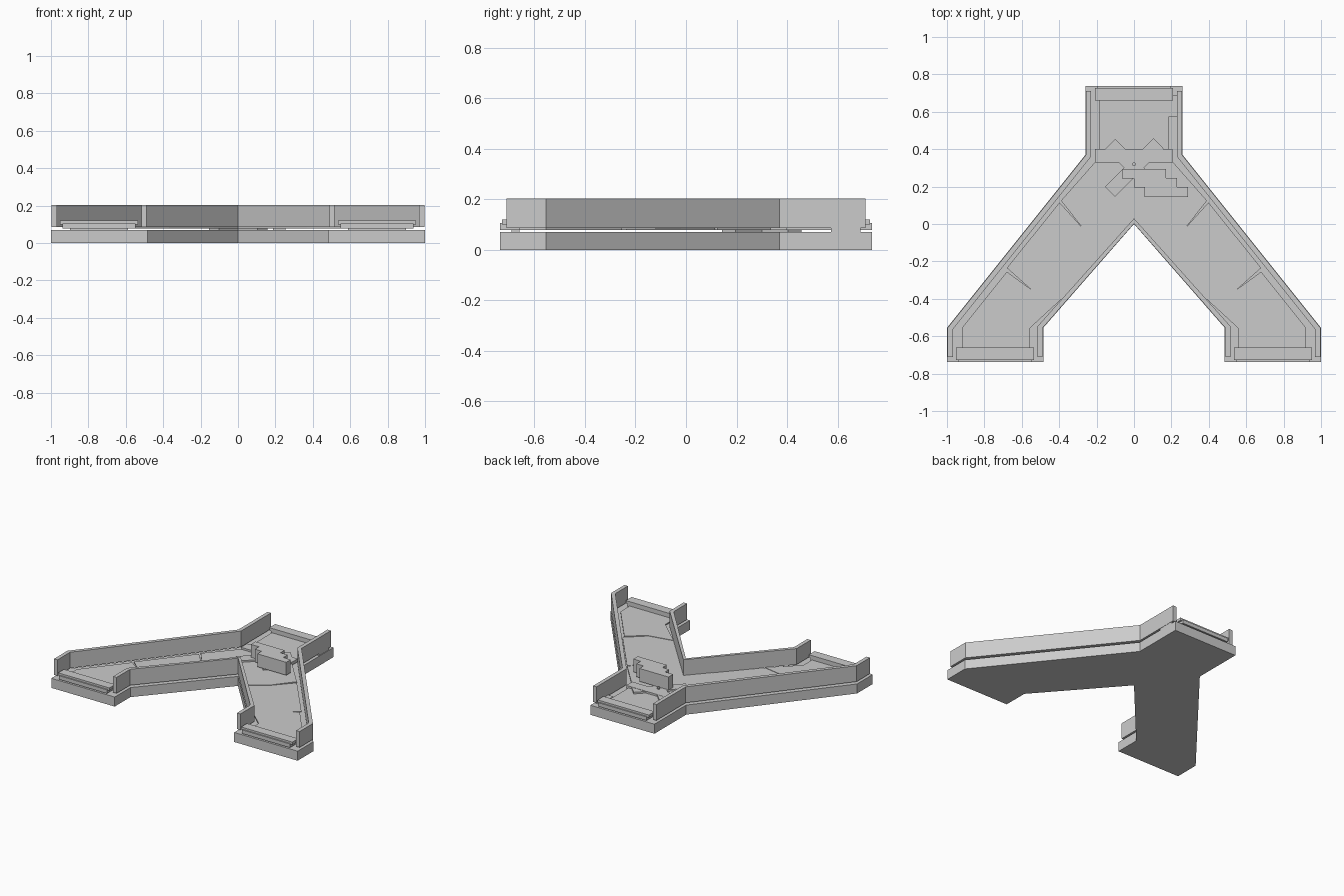
import bpy, bmesh, math

if "Cube" in bpy.data.objects:
    bpy.data.objects.remove(bpy.data.objects["Cube"])


def prism(name, pts, z0, z1):
    """Extrude a flat outline between two heights."""
    bm = bmesh.new()
    face = bm.faces.new([bm.verts.new((x, y, z0)) for x, y in pts])
    top = bmesh.ops.extrude_face_region(bm, geom=[face])["geom"]
    for v in top:
        if isinstance(v, bmesh.types.BMVert):
            v.co.z = z1
    bmesh.ops.recalc_face_normals(bm, faces=bm.faces)
    me = bpy.data.meshes.new(name)
    bm.to_mesh(me)
    bm.free()
    ob = bpy.data.objects.new(name, me)
    bpy.context.collection.objects.link(ob)
    return ob


def box(name, x0, x1, y0, y1, z0, z1):
    return prism(name, [(x0, y0), (x1, y0), (x1, y1), (x0, y1)], z0, z1)


def mirrored(pts):
    return [(-x, y) for x, y in reversed(pts)]


def pair(name, pts, z0, z1):
    prism(name + "_right", pts, z0, z1)
    prism(name + "_left", mirrored(pts), z0, z1)


BASE, PLATE, FLOOR, GAP, TOP = 0.07, 0.079, 0.088, 0.086, 0.203

# Forked base slab
half = [(0.485, -0.555), (0.485, -0.737), (1.0, -0.737),
        (1.0, -0.555), (0.26, 0.37), (0.26, 0.737)]
prism("base_slab", [(0, 0)] + half + mirrored(half), 0, BASE)

# Outer walls, floating just above the slab
pair("outer_wall", [(0.257, 0.71), (0.257, 0.37), (0.997, -0.555), (0.997, -0.71),
                    (0.969, -0.71), (0.969, -0.564), (0.229, 0.361), (0.229, 0.71)],
     GAP, TOP)

# Inner V-shaped wall
inner = [(0.488, -0.555), (0.488, -0.71), (0.516, -0.71), (0.516, -0.547)]
prism("inner_wall", [(0, 0.002)] + inner + [(0, 0.03)] + mirrored(inner), GAP, TOP)

# Floating floor plates meeting at chevron seams
hub = [(0.128, -0.12), (0.276, -0.02), (0.39, 0.125), (0.187, 0.355), (0.187, 0.69)]
prism("floor_hub", [(0, 0.03)] + hub + mirrored(hub), PLATE, FLOOR)
pair("floor_middle", [(0.128, -0.12), (0.37, -0.385), (0.55, -0.35), (0.68, -0.235),
                      (0.398, 0.115), (0.276, -0.02)], PLATE, FLOOR - 0.003)
pair("floor_end", [(0.37, -0.385), (0.56, -0.56), (0.56, -0.69), (0.92, -0.69),
                   (0.92, -0.555), (0.68, -0.255), (0.55, -0.35)], PLATE, FLOOR)

# Stepped sills at the three open ends
for name, cx, s in (("back", 0, 1), ("right", 0.743, -1), ("left", -0.743, -1)):
    for part, w, ya, yb, za, zb in (("foot", 0.155, 0.66, 0.69, BASE - 0.005, 0.085),
                                    ("lip", 0.195, 0.66, 0.737, PLATE, 0.106),
                                    ("cap", 0.208, 0.66, 0.728, 0.1, 0.12)):
        box(f"sill_{part}_{name}", cx - w, cx + w, *sorted((s * ya, s * yb)), za, zb)

# Wall support block beside the back exit
box("wall_support", 0.187, 0.255, 0.575, 0.69, BASE - 0.005, 0.092)

# Floor marking: crossed strips, bar and centre stud
for i, sgn in enumerate((1, -1)):
    a = math.radians(45 * sgn)
    c, s = math.cos(a), math.sin(a)
    strip = [(x * c - y * s, 0.3 + x * s + y * c)
             for x, y in ((-0.18, -0.038), (0.185, -0.038), (0.185, 0.038), (-0.18, 0.038))]
    prism(f"cross_strip_{i + 1}", strip, BASE, 0.1 + 0.0005 * i)
box("cross_bar", -0.208, 0.205, 0.33, 0.4, PLATE, 0.102)
stud = [(0.01 * math.cos(k * math.pi / 4), 0.32 + 0.01 * math.sin(k * math.pi / 4))
        for k in range(8)]
prism("centre_stud", stud, PLATE, 0.113)

# Staggered barricade block
prism("barricade", [(-0.065, 0.295), (-0.065, 0.242), (0, 0.242), (0, 0.195),
                    (0.055, 0.195), (0.055, 0.145), (0.29, 0.145), (0.29, 0.197),
                    (0.23, 0.197), (0.23, 0.247), (0.172, 0.247), (0.172, 0.295)],
      0.1, 0.195)
